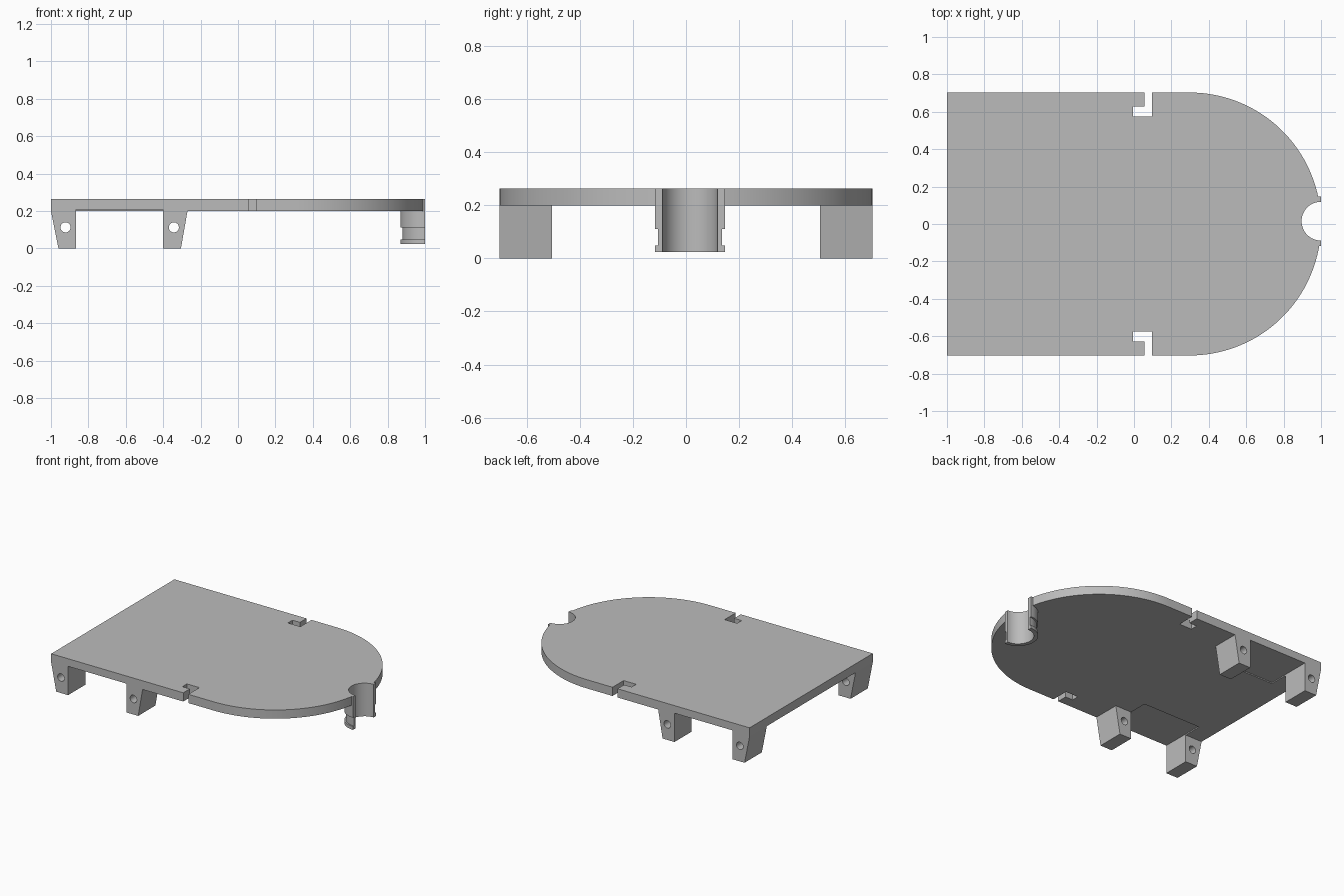
import bpy, bmesh, math
from mathutils import Vector

cube = bpy.data.objects.get("Cube")
if cube:
    bpy.data.objects.remove(cube, do_unlink=True)

HALF_W, Z_LOW, Z_TOP = 0.703, 0.2, 0.263      # plate half width and levels
HUB_Y, BORE, RIM, GROOVE = 0.015, 0.104, 0.132, 0.121
HUB_X = 1.0

grey = bpy.data.materials.new("light grey")
grey.use_nodes = True
colour = (0.5, 0.5, 0.5, 1)
grey.diffuse_color = colour
grey.node_tree.nodes["Principled BSDF"].inputs["Base Color"].default_value = colour


def make_object(name, bm):
    bmesh.ops.recalc_face_normals(bm, faces=bm.faces)
    mesh = bpy.data.meshes.new(name)
    bm.to_mesh(mesh)
    bm.free()
    mesh.materials.append(grey)
    obj = bpy.data.objects.new(name, mesh)
    bpy.context.collection.objects.link(obj)
    return obj


def prism(name, points, direction):
    """Extrude a closed outline of 3D points along a direction."""
    bm = bmesh.new()
    face = bm.faces.new([bm.verts.new(p) for p in points])
    result = bmesh.ops.extrude_face_region(bm, geom=[face], use_keep_orig=True)
    moved = [v for v in result["geom"] if isinstance(v, bmesh.types.BMVert)]
    bmesh.ops.translate(bm, vec=Vector(direction), verts=moved)
    return make_object(name, bm)


def arc(cx, cy, r, start, end, steps):
    return [(cx + r * math.cos(start + (end - start) * i / steps),
             cy + r * math.sin(start + (end - start) * i / steps))
            for i in range(steps + 1)]


def select_only(obj):
    bpy.ops.object.select_all(action='DESELECT')
    obj.select_set(True)
    bpy.context.view_layer.objects.active = obj


def cut(obj, cutter):
    mod = obj.modifiers.new("cut", 'BOOLEAN')
    mod.operation, mod.solver, mod.object = 'DIFFERENCE', 'EXACT', cutter
    select_only(obj)
    bpy.ops.object.modifier_apply(modifier=mod.name)
    bpy.data.objects.remove(cutter, do_unlink=True)


def smooth(obj):
    select_only(obj)
    bpy.ops.object.shade_smooth_by_angle(angle=math.radians(30))


# Deck plate: rounded nose, hooked side slots and the open bore in the nose
slot = [(0.055, HALF_W), (0.055, 0.628), (-0.005, 0.628),
        (-0.005, 0.576), (0.095, 0.576), (0.095, HALF_W)]
nose_x = 0.297
low = math.asin((HUB_Y - RIM) / HALF_W)
high = math.asin((HUB_Y + RIM) / HALF_W)
outline = [(-1, -HALF_W)] + [(x, -y) for x, y in slot]
outline += arc(nose_x, 0, HALF_W, -math.pi / 2, low, 36)
outline += [(HUB_X, HUB_Y - RIM)]
outline += arc(HUB_X, HUB_Y, BORE, 1.5 * math.pi, 0.5 * math.pi, 24)
outline += [(HUB_X, HUB_Y + RIM)]
outline += arc(nose_x, 0, HALF_W, high, math.pi / 2, 36)
outline += slot[::-1] + [(-1, HALF_W)]
plate = prism("deck_plate", [(x, y, Z_LOW) for x, y in outline], (0, 0, Z_TOP - Z_LOW))

# Shallow recesses under the plate between each pair of legs
for side in (-1, 1):
    inner, outer = side * 0.37, side * 0.8
    corners = [(-0.865, inner), (-0.4, inner), (-0.4, outer), (-0.865, outer)]
    cut(plate, prism("recess_cutter", [(x, y, 0.1) for x, y in corners], (0, 0, 0.108)))
smooth(plate)

# Tapered legs, each with a pin hole running through
leg_shapes = {
    "rear": ([(-1, Z_LOW), (-0.96, 0), (-0.865, 0), (-0.865, Z_LOW)], -0.922),
    "middle": ([(-0.4, Z_LOW), (-0.4, 0), (-0.305, 0), (-0.27, Z_LOW)], -0.343),
}
for side, side_name in ((-1, "right"), (1, "left")):
    for place, (shape, hole_x) in leg_shapes.items():
        leg = prism(f"{place}_leg_{side_name}",
                    [(x, side * HALF_W, z) for x, z in shape], (0, -side * 0.197, 0))
        ring = arc(hole_x, 0.112, 0.027, 0, 2 * math.pi, 24)[:-1]
        cut(leg, prism("pin_cutter", [(x, side * 0.8, z) for x, z in ring],
                       (0, -side * 0.4, 0)))
        smooth(leg)

# Half-round socket under the nose, with a groove round its outside
profile = [(BORE, Z_LOW), (RIM, Z_LOW), (RIM, 0.112), (GROOVE, 0.112),
           (GROOVE, 0.048), (RIM, 0.048), (RIM, 0.024), (BORE, 0.024)]
bm = bmesh.new()
steps = 24
rings = []
for i in range(steps + 1):
    a = math.pi / 2 + math.pi * i / steps
    rings.append([bm.verts.new((HUB_X + r * math.cos(a), HUB_Y + r * math.sin(a), z))
                  for r, z in profile])
n = len(profile)
for a, b in zip(rings, rings[1:]):
    for j in range(n):
        k = (j + 1) % n
        bm.faces.new((a[j], a[k], b[k], b[j]))
bm.faces.new(rings[0])
bm.faces.new(rings[-1])
smooth(make_object("nose_socket", bm))
